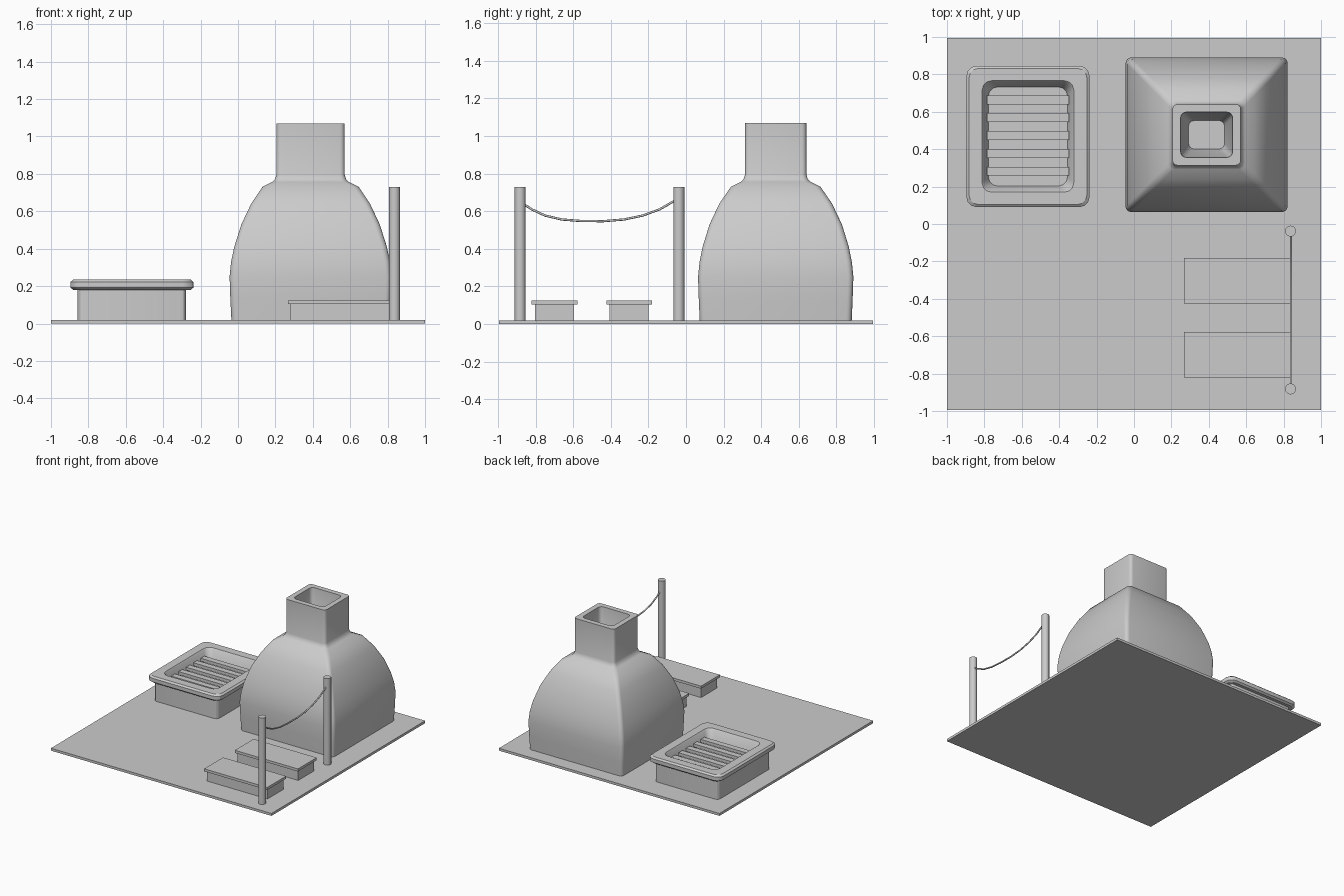
import bpy, bmesh, math

if "Cube" in bpy.data.objects:
    bpy.data.objects.remove(bpy.data.objects["Cube"])


def finish(name, bm, angle=35):
    bmesh.ops.recalc_face_normals(bm, faces=bm.faces)
    mesh = bpy.data.meshes.new(name)
    bm.to_mesh(mesh)
    bm.free()
    obj = bpy.data.objects.new(name, mesh)
    bpy.context.collection.objects.link(obj)
    if angle:
        bpy.ops.object.select_all(action='DESELECT')
        obj.select_set(True)
        bpy.context.view_layer.objects.active = obj
        bpy.ops.object.shade_smooth_by_angle(angle=math.radians(angle))
    return obj


def box(name, x0, x1, y0, y1, z0, z1):
    bm = bmesh.new()
    bmesh.ops.create_cube(bm, size=1)
    for v in bm.verts:
        v.co = ((x0 + x1) / 2 + v.co.x * (x1 - x0),
                (y0 + y1) / 2 + v.co.y * (y1 - y0),
                (z0 + z1) / 2 + v.co.z * (z1 - z0))
    return finish(name, bm, 0)


def loft(name, cx, cy, rings, segs=4, angle=35):
    """Skin rounded rectangles given as (half x, half y, corner radius, z)."""
    bm = bmesh.new()
    loops = []
    for hx, hy, r, z in rings:
        loop = []
        for q, (sx, sy) in enumerate(((1, 1), (-1, 1), (-1, -1), (1, -1))):
            for i in range(segs + 1):
                a = math.pi / 2 * (q + i / segs)
                loop.append(bm.verts.new((cx + sx * (hx - r) + r * math.cos(a),
                                          cy + sy * (hy - r) + r * math.sin(a), z)))
        loops.append(loop)
    n = len(loops[0])
    for a, b in zip(loops, loops[1:]):
        for i in range(n):
            j = (i + 1) % n
            bm.faces.new((a[i], a[j], b[j], b[i]))
    bm.faces.new(loops[0])
    bm.faces.new(loops[-1])
    return finish(name, bm, angle)


# Ground slab
box("base_plate", -1, 1, -0.995, 0.995, 0, 0.02)

# Domed kiln with square chimney and tapering flue
loft("kiln", 0.388, 0.477, [
    (0.423, 0.404, 0.03, 0.015), (0.429, 0.409, 0.03, 0.13),
    (0.433, 0.413, 0.03, 0.25), (0.425, 0.405, 0.03, 0.33),
    (0.408, 0.389, 0.03, 0.41), (0.370, 0.352, 0.03, 0.53),
    (0.318, 0.300, 0.03, 0.64), (0.258, 0.238, 0.03, 0.73),
    (0.205, 0.185, 0.03, 0.757), (0.191, 0.171, 0.03, 0.77),
    (0.182, 0.163, 0.025, 0.795), (0.182, 0.163, 0.025, 1.068),
    (0.139, 0.121, 0.03, 1.068), (0.133, 0.115, 0.03, 0.97),
    (0.096, 0.076, 0.03, 0.80)], angle=40)

# Grill tub with overhanging rim and sunken floor
GX, GY = -0.567, 0.468
loft("grill_tub", GX, GY, [
    (0.29, 0.34, 0.03, 0.015), (0.29, 0.34, 0.03, 0.18),
    (0.315, 0.364, 0.05, 0.18), (0.329, 0.378, 0.055, 0.192),
    (0.329, 0.378, 0.055, 0.222), (0.315, 0.364, 0.05, 0.234),
    (0.245, 0.298, 0.05, 0.234), (0.238, 0.291, 0.05, 0.225),
    (0.212, 0.265, 0.05, 0.14)], segs=3, angle=30)

# Grill slats
for i in range(5):
    y = 0.282 + i * 0.0955
    box(f"grill_slat_{i + 1}", -0.786, -0.348, y - 0.024, y + 0.024, 0.165, 0.19)

# Two low benches, each a plinth with an overhanging top
for i, (y0, y1) in enumerate(((-0.821, -0.577), (-0.424, -0.181))):
    box(f"bench_base_{i + 1}", 0.28, 0.83, y0 + 0.018, y1 - 0.018, 0.015, 0.105)
    box(f"bench_top_{i + 1}", 0.268, 0.84, y0, y1, 0.103, 0.124)

# Posts
PX = 0.837
for i, y in enumerate((-0.882, -0.038)):
    bm = bmesh.new()
    bmesh.ops.create_cone(bm, cap_ends=True, segments=20, radius1=0.029,
                          radius2=0.029, depth=0.71)
    bmesh.ops.translate(bm, verts=bm.verts, vec=(PX, y, 0.374))
    finish(f"post_{i + 1}", bm)

# Sagging line between the posts
curve = bpy.data.curves.new("hanging_line", 'CURVE')
curve.dimensions = '3D'
curve.bevel_depth = 0.006
curve.bevel_resolution = 2
curve.use_fill_caps = True
path = [(-0.875, 0.645), (-0.82, 0.61), (-0.75, 0.577), (-0.66, 0.556),
        (-0.56, 0.548), (-0.44, 0.547), (-0.33, 0.556), (-0.23, 0.577),
        (-0.14, 0.61), (-0.05, 0.662)]
spline = curve.splines.new('POLY')
spline.points.add(len(path) - 1)
for p, (y, z) in zip(spline.points, path):
    p.co = (PX + 0.003, y, z, 1)
bpy.context.collection.objects.link(bpy.data.objects.new("hanging_line", curve))
